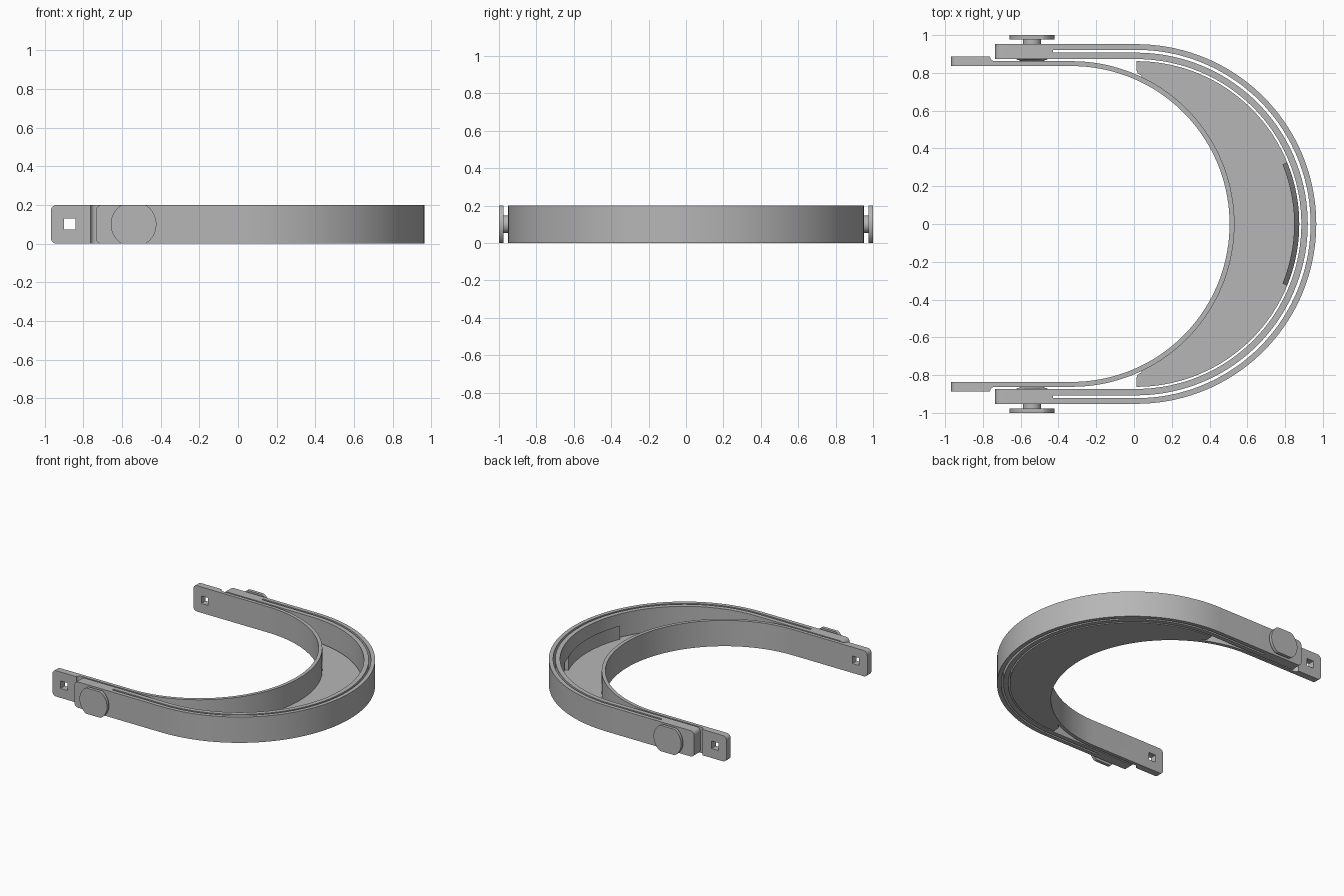
import bpy, bmesh
from math import sin, cos, pi, radians, sqrt, atan2
from mathutils import Vector, Matrix

if "Cube" in bpy.data.objects:
    bpy.data.objects.remove(bpy.data.objects["Cube"])

grey = bpy.data.materials.new("plain grey")
grey.use_nodes = True
grey.diffuse_color = (0.47, 0.47, 0.47, 1)
grey.node_tree.nodes["Principled BSDF"].inputs["Base Color"].default_value = (0.47, 0.47, 0.47, 1)

H = 0.2            # band height
CX = 0.013         # centre of the outer curve
IX = -0.33         # centre of the inner curve
UP = Vector((0, 0, H))


def finish(name, bm):
    bmesh.ops.recalc_face_normals(bm, faces=bm.faces)
    mesh = bpy.data.meshes.new(name)
    bm.to_mesh(mesh)
    bm.free()
    mesh.materials.append(grey)
    ob = bpy.data.objects.new(name, mesh)
    bpy.context.collection.objects.link(ob)
    return ob


def prism(name, points, direction, round_end=0):
    """Extrude a closed outline; optionally round the corners at the low-x ends."""
    bm = bmesh.new()
    face = bm.faces.new([bm.verts.new(p) for p in points])
    moved = bmesh.ops.extrude_face_region(bm, geom=[face], use_keep_orig=True)["geom"]
    bmesh.ops.translate(bm, vec=direction, verts=[v for v in moved if isinstance(v, bmesh.types.BMVert)])
    if round_end:
        low = min(v.co.x for v in bm.verts) + 1e-4
        ends = [e for e in bm.edges if all(v.co.x < low for v in e.verts)
                and abs(e.verts[0].co.z - e.verts[1].co.z) < 1e-4]
        bmesh.ops.bevel(bm, geom=ends, offset=round_end, segments=5, profile=0.5, affect='EDGES')
    return finish(name, bm)


def arc(cx, r, a0, a1, n=72, z=0):
    step = (a1 - a0) / n
    return [Vector((cx + r * cos(a0 + i * step), r * sin(a0 + i * step), z)) for i in range(n + 1)]


def mirrored(half):
    """Complete a run of points across y = 0."""
    return half + [Vector((p.x, -p.y, p.z)) for p in reversed(half)]


def u_run(cx, r, start):
    return [Vector((start, r, 0))] + arc(cx, r, pi / 2, -pi / 2) + [Vector((start, -r, 0))]


def cut(ob, cutter):
    cutter.hide_render = True
    mod = ob.modifiers.new("cut", 'BOOLEAN')
    mod.operation, mod.solver, mod.object = 'DIFFERENCE', 'EXACT', cutter
    bpy.context.view_layer.objects.active = ob
    bpy.ops.object.modifier_apply(modifier=mod.name)
    bpy.data.objects.remove(cutter)


def smooth(ob):
    bpy.ops.object.select_all(action='DESELECT')
    ob.select_set(True)
    bpy.context.view_layer.objects.active = ob
    bpy.ops.object.shade_smooth_by_angle(angle=radians(25))


parts = []

# Outer band: one solid U with a thin slot splitting it into two layers
outer = prism("outer_band", u_run(CX, 0.952, -0.735) + u_run(CX, 0.873, -0.735)[::-1], UP, 0.03)
slot = prism("slot_cutter", [p - UP / 2 for p in u_run(CX, 0.922, -0.43) + u_run(CX, 0.907, -0.43)[::-1]], UP * 2)
cut(outer, slot)
parts.append(outer)

# Inner band: thicker end tabs, a filleted step, then the curve
tab = [Vector((-0.968, 0.888, 0)), Vector((-0.762, 0.888, 0))]
for i in range(1, 7):
    a = pi / 2 * i / 6
    tab.append(Vector((-0.736 - 0.026 * cos(a), 0.888 - 0.026 * sin(a), 0)))
outside = tab + arc(IX, 0.862, pi / 2, -pi / 2) + [Vector((p.x, -p.y, 0)) for p in reversed(tab)]
inner = prism("inner_band", outside + u_run(IX, 0.836, -0.968)[::-1], UP, 0.03)
hole = [Vector((-0.87 + sx * 0.029, -1, 0.102 + sz * 0.029)) for sx, sz in ((-1, -1), (1, -1), (1, 1), (-1, 1))]
cut(inner, prism("hole_cutter", hole, Vector((0, 2, 0))))
parts.append(inner)

# Crescent floor between the bands
a_end = atan2(0.765, 0.37)
corner = [Vector((0.04, 0.785, 0)), Vector((0.02, 0.797, 0)), Vector((0.013, 0.815, 0))]
rim = arc(CX, 0.862, pi / 2, -pi / 2)
floor = corner + rim + [Vector((p.x, -p.y, 0)) for p in reversed(corner)]
floor += arc(IX, sqrt(0.765 ** 2 + 0.37 ** 2), -a_end, a_end)
parts.append(prism("crescent_floor", floor, Vector((0, 0, 0.025))))

# Curved stop on the floor, its top sloping down towards the outer band
half = radians(22.2)
bm = bmesh.new()
runs = [[bm.verts.new(p) for p in arc(CX, r, -half, half, 24, z)]
        for r, z in ((0.835, 0.02), (0.835, 0.13), (0.862, 0.088), (0.862, 0.02))]
for k in range(4):
    a, b = runs[k], runs[(k + 1) % 4]
    for i in range(24):
        bm.faces.new((a[i], a[i + 1], b[i + 1], b[i]))
for i in (0, -1):
    bm.faces.new([run[i] for run in runs])
parts.append(finish("curved_stop", bm))


# Side knobs: clipped disc, round stem and tapered inner boss
def disc(name, r, y0, y1):
    pts = []
    for i in range(64):
        a = 2 * pi * (i + 0.5) / 64
        pts.append(Vector((-0.54 + r * cos(a), y0, min(H, max(0, H / 2 + r * sin(a))))))
    return prism(name, pts, Vector((0, y1 - y0, 0)))


for side, label in ((-1, "front"), (1, "back")):
    parts.append(disc(label + "_knob", 0.118, side * 0.976, side))
    parts.append(disc(label + "_knob_stem", 0.048, side * 0.95, side * 0.978))
    bm = bmesh.new()
    bmesh.ops.create_cone(bm, cap_ends=True, segments=48, radius1=0.085, radius2=0.055, depth=0.013,
                          matrix=Matrix.Translation((-0.54, side * 0.867, H / 2))
                          @ Matrix.Rotation(side * pi / 2, 4, 'X'))
    parts.append(finish(label + "_boss", bm))

for ob in parts:
    smooth(ob)
